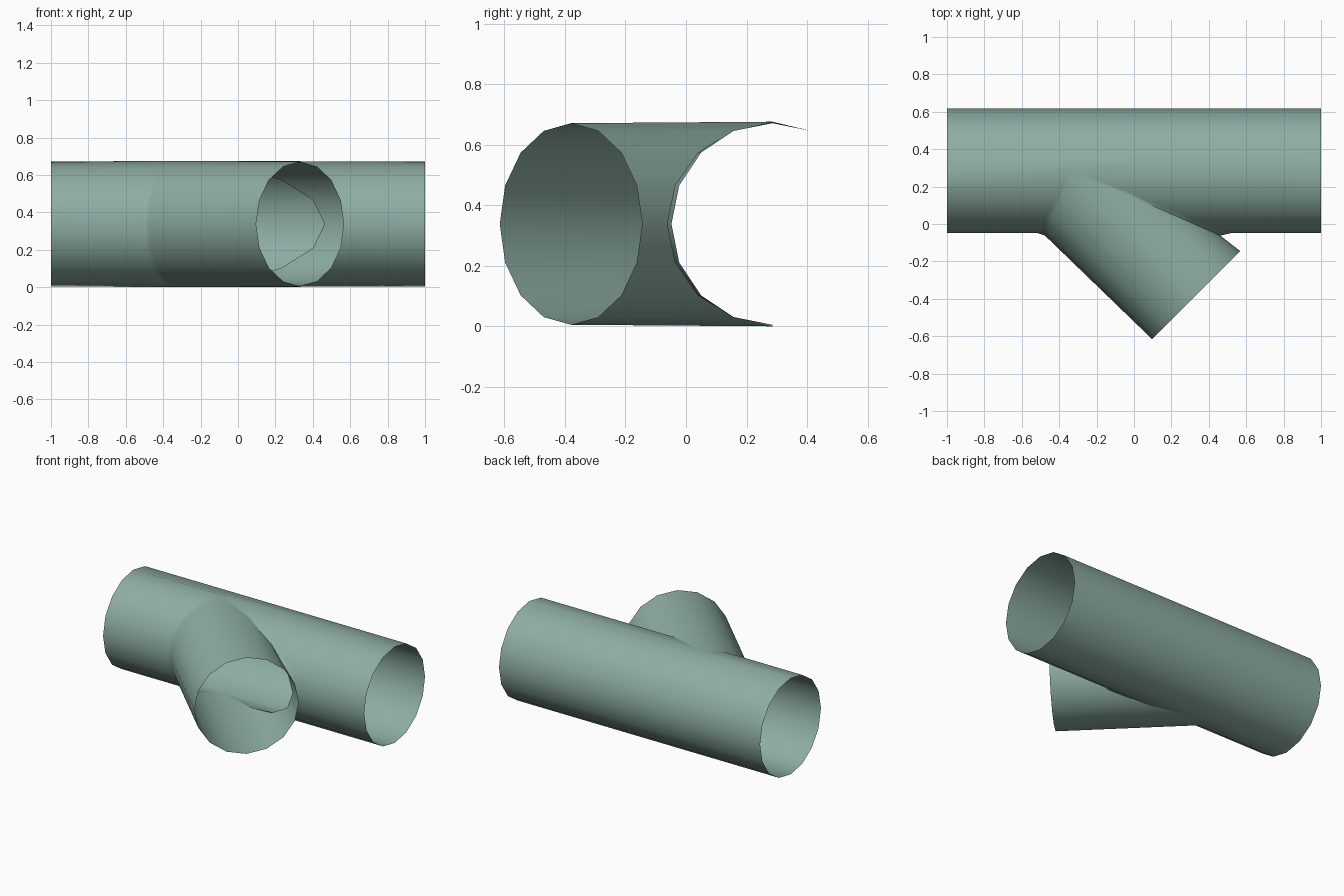
import bpy, bmesh
from math import cos, sin, pi

cube = bpy.data.objects.get("Cube")
if cube:
    bpy.data.objects.remove(cube, do_unlink=True)

SIDES = 16
R = 0.333            # radius of both pipes
CY, CZ = 0.285, 0.338  # axis of the main pipe
CROWN_X = -0.328     # where the two axes cross
END_X, END_Y = 0.332, -0.38  # centre of the branch mouth

bm = bmesh.new()


def ring(point):
    return [bm.verts.new(point(2 * pi * i / SIDES)) for i in range(SIDES)]


def seam(right, left, depth):
    """Ring of two mitred halves that meet at the crowns above and below."""
    def point(a):
        c = cos(a)
        if abs(c) < 1e-6:
            return CROWN_X, CY, CZ + sin(a) * CZ
        return CROWN_X + c * (right if c > 0 else left), CY - depth * abs(c), CZ + R * sin(a)
    return ring(point)


def bridge(a, b):
    for i in range(SIDES):
        j = (i + 1) % SIDES
        bm.faces.new((a[i], a[j], b[j], b[i]))


# Branch pipe and the soft strip around its joint
mouth = ring(lambda a: (END_X + R * cos(a) * 0.7071, END_Y + R * cos(a) * 0.7071, CZ + R * sin(a)))
branch_seam = seam(0.79, 0.148, 0.347)
main_seam = seam(0.85, 0.19, R)
bridge(mouth, branch_seam)
bridge(branch_seam, main_seam)

# Main pipe: angle zero points to the front
end_r, end_l = [ring(lambda a, x=x: (x, CY - R * cos(a), CZ + R * sin(a))) for x in (1, -1)]
q, half = SIDES // 4, SIDES // 2
for i in range(-q, q):                       # front half, split by the opening
    bm.faces.new((end_r[i], end_r[i + 1], main_seam[i + 1], main_seam[i]))
    m0, m1 = main_seam[(half - i) % SIDES], main_seam[(half - i - 1) % SIDES]
    bm.faces.new((end_l[i], m0, m1, end_l[i + 1]))
for i in range(q, 3 * q):                    # back half, running full length
    face = [end_r[i], end_r[i + 1], end_l[i + 1], end_l[i]]
    if i == q:
        face.append(main_seam[q])
    if i == 3 * q - 1:
        face.insert(2, main_seam[3 * q])
    bm.faces.new(face)

bmesh.ops.remove_doubles(bm, verts=bm.verts[:], dist=0.0005)
bmesh.ops.recalc_face_normals(bm, faces=bm.faces[:])
back = max(bm.faces, key=lambda f: f.calc_center_median().y)
if back.normal.y < 0:
    bmesh.ops.reverse_faces(bm, faces=bm.faces[:])

mesh = bpy.data.meshes.new("branched_pipe")
bm.to_mesh(mesh)
bm.free()
pipe = bpy.data.objects.new("branched_pipe", mesh)
bpy.context.collection.objects.link(pipe)

# Grey-green paint
paint = bpy.data.materials.new("grey_green")
paint.use_nodes = True
colour = (0.27, 0.42, 0.37, 1)
paint.diffuse_color = colour
paint.node_tree.nodes["Principled BSDF"].inputs["Base Color"].default_value = colour
mesh.materials.append(paint)

# Smooth walls, crisp crotch
bpy.ops.object.select_all(action="DESELECT")
pipe.select_set(True)
bpy.context.view_layer.objects.active = pipe
bpy.ops.object.shade_smooth_by_angle(angle=0.8)
weighted = pipe.modifiers.new("even_shading", "WEIGHTED_NORMAL")
weighted.keep_sharp = True
